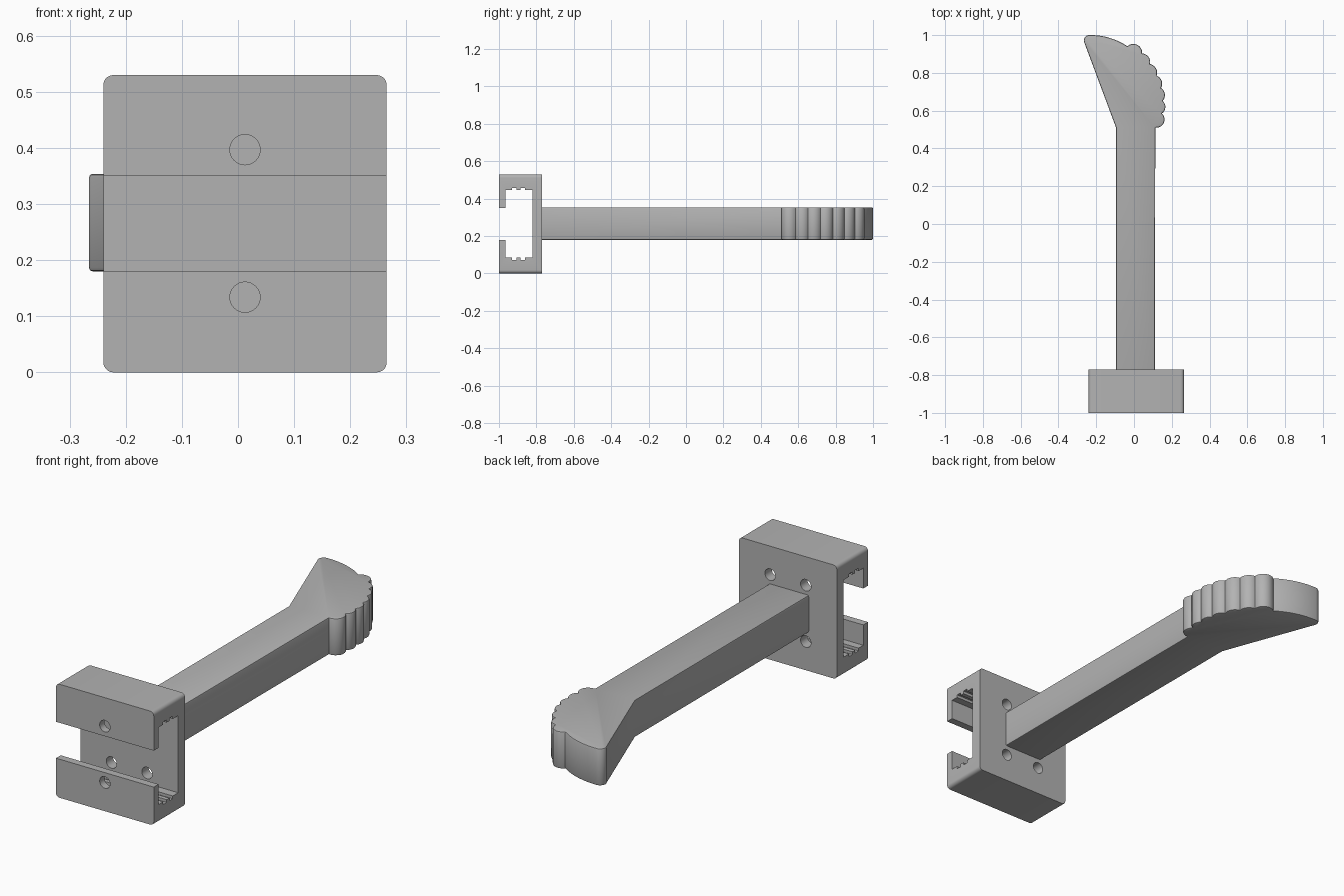
import bpy, bmesh, math
from mathutils import Vector

cube = bpy.data.objects.get("Cube")
if cube:
    bpy.data.objects.remove(cube, do_unlink=True)

grey = bpy.data.materials.new("matte grey plastic")
grey.use_nodes = True
colour = (0.45, 0.45, 0.45, 1)
grey.diffuse_color = colour
grey.node_tree.nodes["Principled BSDF"].inputs["Base Color"].default_value = colour


def extrude(name, points, depth, edge_test, radius, segments):
    """Extrude a closed outline and round the edges chosen by edge_test."""
    bm = bmesh.new()
    face = bm.faces.new([bm.verts.new(p) for p in points])
    new = bmesh.ops.extrude_face_region(bm, geom=[face])["geom"]
    bmesh.ops.translate(bm, vec=depth, verts=[v for v in new if isinstance(v, bmesh.types.BMVert)])
    bmesh.ops.recalc_face_normals(bm, faces=bm.faces)
    edges = [e for e in bm.edges if edge_test(e.verts[0].co, e.verts[1].co)]
    bmesh.ops.bevel(bm, geom=edges, offset=radius, segments=segments,
                    profile=0.5, affect='EDGES', clamp_overlap=True)
    mesh = bpy.data.meshes.new(name)
    bm.to_mesh(mesh)
    bm.free()
    mesh.materials.append(grey)
    obj = bpy.data.objects.new(name, mesh)
    bpy.context.collection.objects.link(obj)
    return obj


def smooth(obj):
    bpy.ops.object.select_all(action='DESELECT')
    obj.select_set(True)
    bpy.context.view_layer.objects.active = obj
    bpy.ops.object.shade_smooth_by_angle(angle=math.radians(30))


def drill(obj, x, y, z, radius=0.027, length=0.1):
    """Cut a round hole along y."""
    bpy.ops.mesh.primitive_cylinder_add(vertices=32, radius=radius, depth=length,
                                        location=(x, y, z), rotation=(math.pi / 2, 0, 0))
    cutter = bpy.context.object
    cutter.hide_render = True
    bpy.context.view_layer.objects.active = obj
    mod = obj.modifiers.new("hole", 'BOOLEAN')
    mod.operation, mod.solver, mod.object = 'DIFFERENCE', 'EXACT', cutter
    bpy.ops.object.modifier_apply(modifier=mod.name)
    bpy.data.objects.remove(cutter, do_unlink=True)


# Bracket: C-shaped channel, lower half of its section mirrored upward
LEFT, RIGHT, TOP = -0.24, 0.265, 0.53
MID_X = (LEFT + RIGHT) / 2
half = [(-0.77, 0), (-1, 0), (-1, 0.18), (-0.965, 0.18), (-0.965, 0.085)]
for groove in (-0.93, -0.885):  # shallow grooves in the channel wall
    half += [(groove, 0.085), (groove, 0.072), (groove + 0.025, 0.072), (groove + 0.025, 0.085)]
half.append((-0.82, 0.085))
section = half + [(y, TOP - z) for y, z in reversed(half)]


def outer_corner(a, b):
    return abs(a.x - b.x) < 1e-4 and abs(a.z - b.z) < 1e-4 and (a.z < 0.001 or a.z > TOP - 0.001)


bracket = extrude("mounting_bracket", [(LEFT, y, z) for y, z in section],
                  (RIGHT - LEFT, 0, 0), outer_corner, 0.018, 5)

# Screw holes: one per front lip, two above and two below the arm at the back
for z in (0.134, 0.397):
    drill(bracket, MID_X, -1, z)
    for side in (-1, 1):
        drill(bracket, MID_X + side * 0.092, -0.795, z)
smooth(bracket)


# Arm with flared, scalloped head
def arc(p, q, bulge, steps=8):
    """Points of a bump from p towards q, bulging to the right of travel."""
    p, q = Vector(p), Vector(q)
    chord = q - p
    out = Vector((chord.y, -chord.x)).normalized()
    c = chord.length / 2
    r = (c * c + bulge * bulge) / (2 * bulge)
    centre = (p + q) / 2 + out * (bulge - r)
    sweep = 2 * math.atan2(c, r - bulge)
    pts = []
    for i in range(steps):
        a = sweep * (i / steps - 0.5)
        pts.append(centre + out * (r * math.cos(a)) + chord.normalized() * (r * math.sin(a)))
    return pts


cusps = [(0.113, 0.51), (0.148, 0.585), (0.152, 0.652), (0.143, 0.72),
         (0.12, 0.785), (0.085, 0.847), (0.043, 0.903), (-0.035, 0.941)]
outline = [Vector((-0.095, -0.79)), Vector((0.11, -0.79))]
for i in range(len(cusps) - 1):
    end_bump = i in (0, len(cusps) - 2)
    outline += arc(cusps[i], cusps[i + 1], 0.03 if end_bump else 0.016)
outline += arc(cusps[-1], (-0.235, 1.0), 0.016)
outline += arc((-0.235, 1.0), (-0.261, 0.955), 0.016)
outline += [Vector((-0.261, 0.955)), Vector((-0.095, 0.51))]

arm = extrude("arm_with_scalloped_head", [(p.x, p.y, 0.18) for p in outline], (0, 0, 0.174),
              lambda a, b: abs(a.z - b.z) < 1e-4, 0.007, 2)
smooth(arm)
